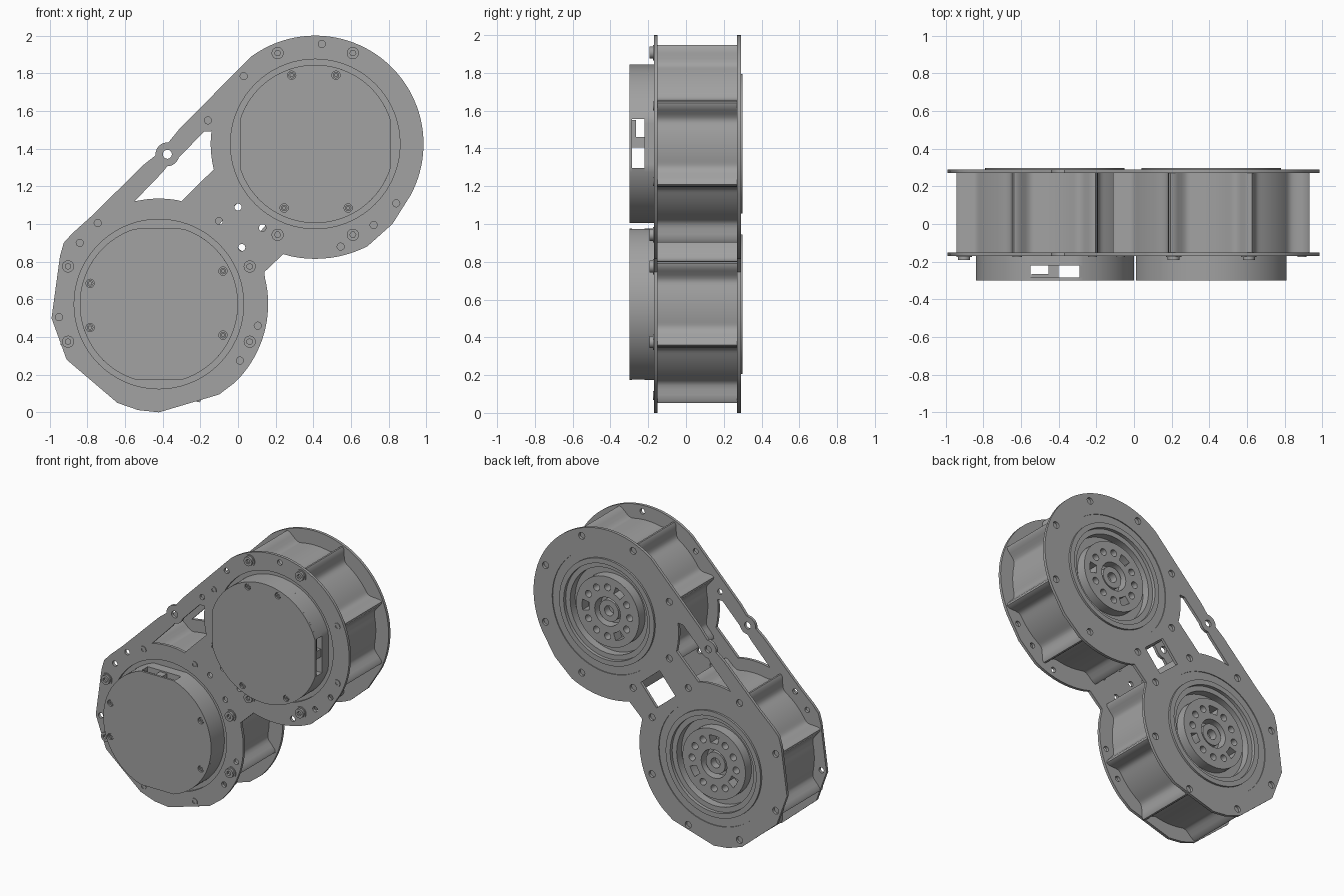
import bpy, bmesh
from math import sin, cos, pi, radians, exp
from mathutils import Matrix

cube = bpy.data.objects.get("Cube")
if cube:
    bpy.data.objects.remove(cube, do_unlink=True)

grey = bpy.data.materials.new("machined grey")
grey.use_nodes = True
GREY = (0.36, 0.36, 0.36, 1)
grey.diffuse_color = GREY
grey.node_tree.nodes["Principled BSDF"].inputs["Base Color"].default_value = GREY


def arc(c, r, a0, a1, n):
    """Points of an arc, angles in degrees."""
    return [(c[0] + r * cos(radians(a0 + (a1 - a0) * i / n)),
             c[1] + r * sin(radians(a0 + (a1 - a0) * i / n))) for i in range(n + 1)]


def circle(c, r, n=24):
    return arc(c, r, 0, 360, n)[:-1]


def slab(name, loops, y0, y1, place=None, bevel=0):
    """Flat part: first loop is the outline in x-z, the others are holes."""
    cu = bpy.data.curves.new(name, 'CURVE')
    cu.dimensions, cu.fill_mode = '2D', 'BOTH'
    cu.extrude = (y1 - y0) / 2
    for pts in loops:
        s = cu.splines.new('POLY')
        s.points.add(len(pts) - 1)
        for p, (x, z) in zip(s.points, pts):
            p.co = (x, z, 0, 1)
        s.use_cyclic_u = True
    tmp = bpy.data.objects.new(name + "_tmp", cu)
    me = bpy.data.meshes.new_from_object(tmp)
    bpy.data.objects.remove(tmp)
    bpy.data.curves.remove(cu)
    m = Matrix.Translation((0, (y0 + y1) / 2, 0)) @ Matrix.Rotation(pi / 2, 4, 'X')
    me.transform((place or Matrix()) @ m)
    bm = bmesh.new()
    bm.from_mesh(me)
    bmesh.ops.remove_doubles(bm, verts=bm.verts, dist=0.0001)
    bmesh.ops.recalc_face_normals(bm, faces=bm.faces)
    bm.to_mesh(me)
    bm.free()
    me.name = name
    me.materials.clear()
    me.materials.append(grey)
    ob = bpy.data.objects.new(name, me)
    bpy.context.collection.objects.link(ob)
    bpy.ops.object.select_all(action='DESELECT')
    ob.select_set(True)
    bpy.context.view_layer.objects.active = ob
    bpy.ops.object.shade_smooth_by_angle(angle=radians(30))
    if bevel:
        b = ob.modifiers.new("edge", 'BEVEL')
        b.width, b.segments, b.limit_method = bevel, 2, 'ANGLE'
        b.angle_limit = radians(50)
    return ob


UP, LOW, O = (0.41, 1.425), (-0.42, 0.575), (0, 0)
BOLT_R = 0.522
bolt_angles = [22.5 + 45 * k for k in range(8)]


def bolts(c):
    return [arc(c, BOLT_R, a, a, 1)[0] for a in bolt_angles]


# Shared outline of the two mounting plates
outline = (arc(UP, 0.575, -28, 127, 48)
           + [(-0.315, 1.50)] + arc((-0.375, 1.37), 0.063, 85, 185, 10) + [(-0.5, 1.315)]
           + [(-0.78, 1.04), (-0.88, 0.95), (-0.925, 0.90), (-0.945, 0.83), (-0.99, 0.5),
              (-0.91, 0.28), (-0.64, 0.05), (-0.53, 0.012), (-0.42, 0), (-0.1, 0.095)]
           + arc(LOW, 0.58, -46, 14, 18) + [(0.14, 0.745), (0.24, 0.84)]
           + arc(UP, 0.61, -102, -63, 10) + [(0.82, 1.0)])
# Open window behind the diagonal strap
window = (arc(UP, 0.555, 173, 194, 8) + [(-0.3, 1.12)] + arc(LOW, 0.56, 79, 102, 8)
          + [(-0.55, 1.12), (-0.4, 1.275)] + arc((-0.375, 1.37), 0.063, -90, -15, 6)
          + [(-0.18, 1.49)])
strap_hole = circle((-0.375, 1.37), 0.024, 16)

# Front plate with motor openings and mounting holes
small = [(0.445, 1.955), (0.03, 1.785), (-0.16, 1.55), (0.84, 1.11), (0.72, 0.995),
         (0.545, 0.88), (-0.745, 1.005), (-0.84, 0.9), (-0.95, 0.505), (0.105, 0.46),
         (0.01, 0.275), (0, 1.09), (-0.1, 1.015), (0.13, 0.98), (0.02, 0.875)]
slab("front_plate", [outline, window, strap_hole, circle(UP, 0.45, 72), circle(LOW, 0.45, 72)]
     + [circle(p, 0.019, 14) for p in small], -0.17, -0.15)

# Back plate with square link opening and bolt holes
link = arc((0.015, 0.985), 0.135, 5, 275, 3)
slab("back_plate", [outline, window, strap_hole, link, circle(UP, 0.43, 72), circle(LOW, 0.43, 72)]
     + [circle(p, 0.024, 14) for c in (UP, LOW) for p in bolts(c)], 0.27, 0.29)

# Motor housing profile with eight filleted bolt ribs
rib = []
for i in range(240):
    a = 1.5 * i
    d = radians((a % 45) - 22.5)
    rib += arc(O, 0.475 + 0.09 * exp(-(d / 0.075) ** 2), a, a, 1)[:1]


def flat_arc(a0, a1, n):
    """Cap outline: an arc trimmed by flats on both sides."""
    return [(max(-0.4, min(0.4, x)), z) for x, z in arc(O, 0.42, a0, a1, n)]


cap_screws = [(-0.125, 0.365), (0.11, 0.365), (-0.165, -0.34), (0.175, -0.34)]


def motor(tag, c, turn):
    place = Matrix.Translation((c[0], 0, c[1])) @ Matrix.Rotation(-turn, 4, 'Y')

    def add(name, loops, y0, y1, bevel=0):
        return slab(tag + "_" + name, loops, y0, y1, place, bevel)

    # Housing
    add("housing", [rib], -0.152, 0.22)
    add("housing_rear", [rib, circle(O, 0.43, 72)], 0.22, 0.272)

    # Electronics cap with a through slot for the connector
    cap = flat_arc(0, 360, 120)[:-1]
    add("cap_base", [cap], -0.22, -0.152)
    for side, a in (("upper", 18), ("lower", 198)):
        add("cap_" + side, [flat_arc(a, a + 144, 60)], -0.285, -0.22)
    add("cap_lid", [cap] + [circle(p, 0.022, 16) for p in cap_screws], -0.30, -0.285)
    for p in cap_screws:
        add("cap_screw", [circle(p, 0.017, 16), circle(p, 0.009, 6)], -0.294, -0.285)
    add("connector", [[(0.28, -0.02), (0.39, -0.02), (0.39, 0.035), (0.28, 0.035)]],
        -0.285, -0.22)
    add("connector_lip", [[(0.3, 0.035), (0.39, 0.035), (0.39, 0.125), (0.3, 0.125)]],
        -0.285, -0.265)

    # Front bolts: tall with washers above and below, low ones at the sides
    for a, p in zip(bolt_angles, bolts(O)):
        if abs(sin(radians(a))) > 0.8:
            add("washer", [circle(p, 0.041)], -0.176, -0.17)
            add("bolt", [circle(p, 0.032), circle(p, 0.016, 6)], -0.192, -0.176)
        else:
            add("low_bolt", [circle(p, 0.024), circle(p, 0.012, 6)], -0.175, -0.17)

    # Rear cover rings
    add("cover_ring", [circle(O, 0.43, 72), circle(O, 0.37, 72)], 0.22, 0.284)
    add("raised_ring", [circle(O, 0.37, 72), circle(O, 0.335, 72)], 0.22, 0.298)
    add("step_ring", [circle(O, 0.335, 72), circle(O, 0.30, 72)], 0.22, 0.275)

    # Output flange with threaded holes, slots and hub
    holes = [circle(O, 0.1, 40)]
    for k in range(12):
        a = 30 * k
        if k % 4:
            holes.append(circle(arc(O, 0.172, a, a, 1)[0], 0.024, 16))
        else:
            holes.append(arc(O, 0.198, a - 11, a + 11, 6) + arc(O, 0.145, a + 11, a - 11, 6))
    add("output_flange", [circle(O, 0.245, 64)] + holes, 0.22, 0.288)
    add("hub", [circle(O, 0.075, 40), circle(O, 0.035, 24)], 0.22, 0.272)


motor("upper", UP, 0)
motor("lower", LOW, pi / 2)
